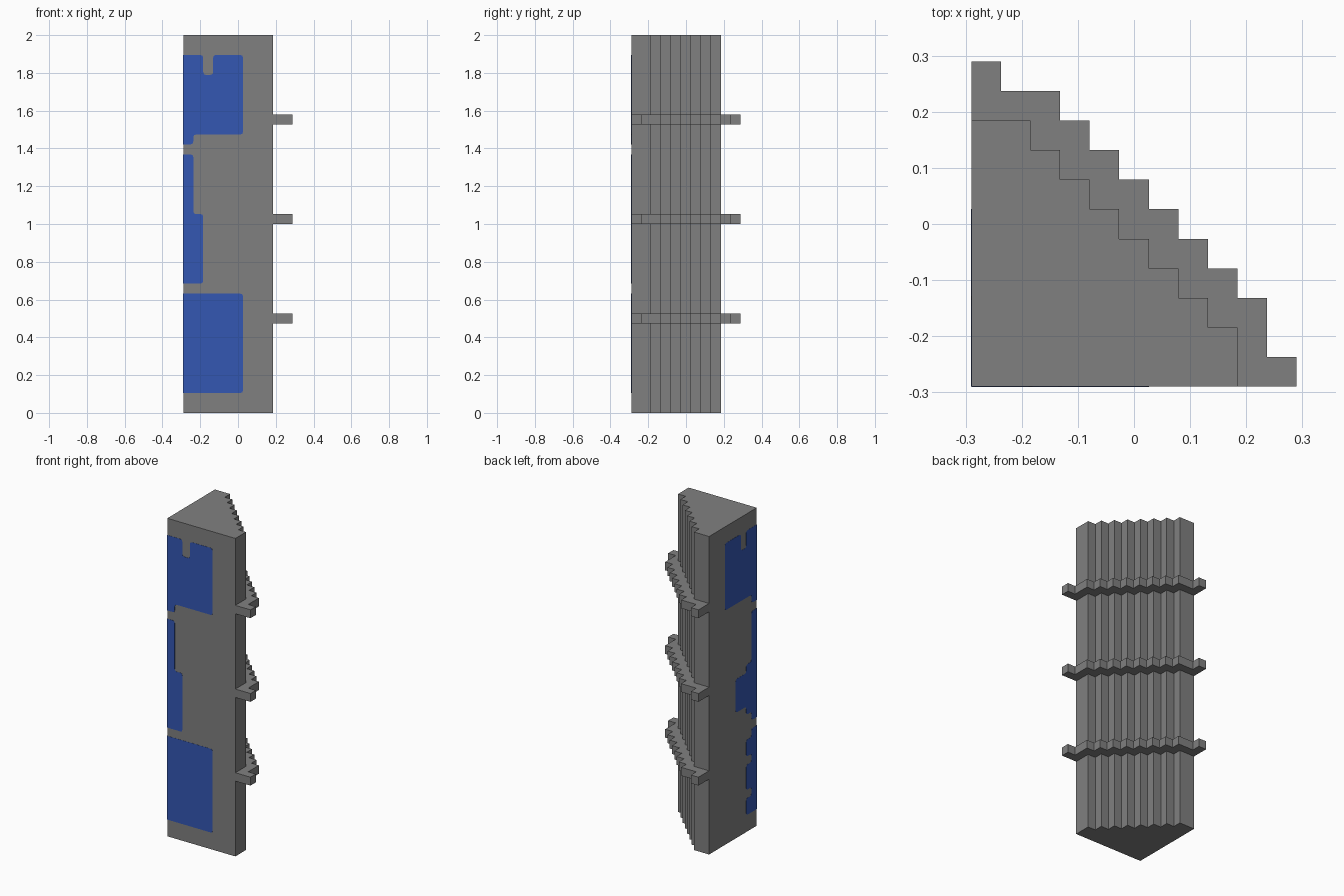
import bpy
import bmesh
from mathutils import Vector

cube = bpy.data.objects.get("Cube")
if cube:
    bpy.data.objects.remove(cube, do_unlink=True)

UNIT = 2 / 38          # the whole model sits on a square grid
HALF = 5.5             # half the footprint, in grid units


def material(name, color):
    mat = bpy.data.materials.new(name)
    mat.use_nodes = True
    mat.diffuse_color = color
    mat.node_tree.nodes["Principled BSDF"].inputs["Base Color"].default_value = color
    return mat


grey = material("stone grey", (0.216, 0.216, 0.216, 1))
blue = material("paint blue", (0.034, 0.095, 0.45, 1))


def prism(name, points, direction, mat):
    """Extrude a flat outline, given in grid units, along a direction."""
    bm = bmesh.new()
    verts = [bm.verts.new((Vector(p) - Vector((HALF, HALF, 0))) * UNIT) for p in points]
    face = bm.faces.new(verts)
    moved = bmesh.ops.extrude_face_region(bm, geom=[face])["geom"]
    bmesh.ops.translate(bm, vec=Vector(direction) * UNIT,
                        verts=[v for v in moved if isinstance(v, bmesh.types.BMVert)])
    bmesh.ops.recalc_face_normals(bm, faces=bm.faces)
    mesh = bpy.data.meshes.new(name)
    bm.to_mesh(mesh)
    bm.free()
    mesh.materials.append(mat)
    obj = bpy.data.objects.new(name, mesh)
    bpy.context.collection.objects.link(obj)
    return obj


def staircase(x, y, count):
    """Corner points of a stair running back and to the -x side."""
    points = [(x, y)]
    for _ in range(count):
        points.append((x - 1, y))
        points.append((x - 1, y + 1))
        x, y = x - 1, y + 1
    return points


# Stepped column
body_steps = [(9, 0)] + staircase(9, 2, 7) + [(0, 9)]
prism("column", [(0, 0, 0)] + [(x, y, 0) for x, y in body_steps], (0, 0, 38), grey)

# Three stepped ledges hugging the diagonal side
ledge_edge = [(11, 0), (11, 1), (10, 1)] + staircase(10, 3, 7)
ledge_edge += [(1, 10), (1, 11), (0, 11)]
ledge_outline = ledge_edge + body_steps[::-1]
for label, level in (("lower", 9), ("middle", 19), ("upper", 29)):
    prism(label + "_ledge", [(x, y, level) for x, y in ledge_outline], (0, 0, 1), grey)


def patch(bottom, rows, notch=()):
    """Outline from the corner edge outward; rows are (top, width)."""
    points = [(0, bottom)]
    for top, width in rows:
        points += [(width, bottom), (width, top)]
        bottom = top
    return points + list(notch) + [(0, bottom)]


def soften(points, radius=0.28):
    """Round every corner that is away from the column's edge."""
    result = []
    for i, p in enumerate(points):
        if p[0] == 0:
            result.append(Vector(p))
            continue
        here = Vector(p)
        before, after = Vector(points[i - 1]), Vector(points[(i + 1) % len(points)])
        a = here + (before - here).normalized() * radius
        b = here + (after - here).normalized() * radius
        result += [a, (a + b) * 0.25 + here * 0.5, b]
    return result


# Painted patches on the two flat sides
notched = patch(27, [(28, 1), (36, 6)], [(3, 36), (3, 34), (2, 34), (2, 36)])
front_patches = [
    ("upper", notched),
    ("middle", patch(13, [(20, 2), (26, 1)])),
    ("lower", patch(2, [(12, 6)])),
]
side_patches = [
    ("upper", notched),
    ("middle", patch(13, [(14, 1), (15, 2), (19, 4), (20, 2), (26, 1)])),
    ("lower", patch(2, [(4, 2), (5, 1), (8, 2), (9, 1), (11, 2), (12, 1)])),
]
THIN = 0.02
for label, outline in front_patches:
    prism("front_paint_" + label, [(u, 0, z) for u, z in soften(outline)], (0, -THIN, 0), blue)
for label, outline in side_patches:
    prism("side_paint_" + label, [(0, u, z) for u, z in soften(outline)], (-THIN, 0, 0), blue)
